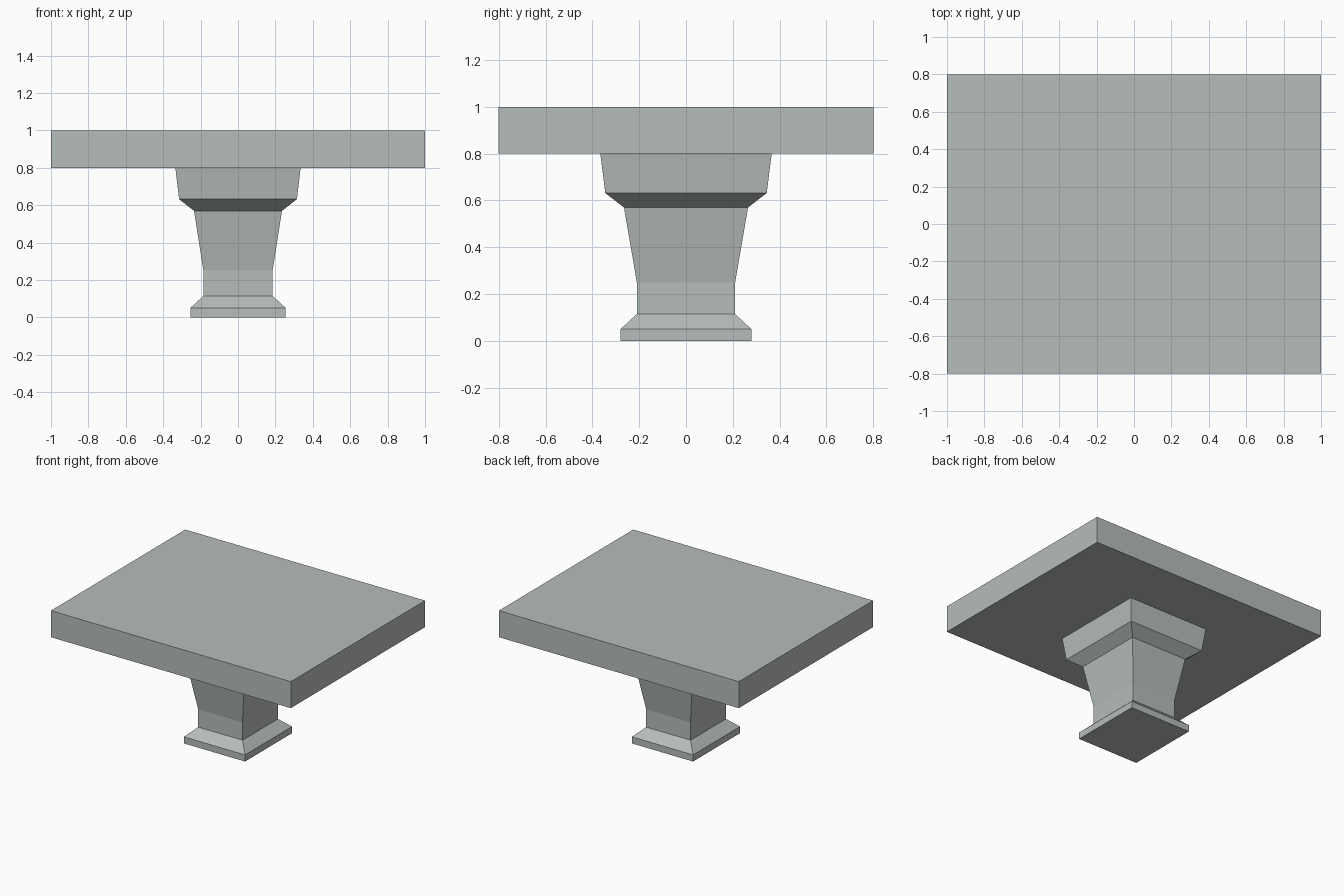
import bpy
import bmesh

cube = bpy.data.objects.get("Cube")
if cube:
    bpy.data.objects.remove(cube, do_unlink=True)

stone = bpy.data.materials.new("grey stone")
stone.use_nodes = True
colour = (0.47, 0.51, 0.5, 1)
stone.diffuse_color = colour
stone.node_tree.nodes["Principled BSDF"].inputs["Base Color"].default_value = colour


def stacked_block(name, sections):
    """Join rectangular sections (half width, half depth, height) into a closed solid."""
    bm = bmesh.new()
    rings = [[bm.verts.new((sx * w, sy * d, z))
              for sx, sy in ((-1, -1), (1, -1), (1, 1), (-1, 1))]
             for w, d, z in sections]
    for low, high in zip(rings, rings[1:]):
        for i in range(4):
            j = (i + 1) % 4
            bm.faces.new((low[i], low[j], high[j], high[i]))
    bm.faces.new(rings[0][::-1])
    bm.faces.new(rings[-1])
    mesh = bpy.data.meshes.new(name)
    bm.to_mesh(mesh)
    bm.free()
    mesh.materials.append(stone)
    obj = bpy.data.objects.new(name, mesh)
    bpy.context.collection.objects.link(obj)
    return obj


# Pedestal: plinth foot, short neck, flared shaft and capital
stacked_block("pedestal", [
    (0.255, 0.28, 0.0),
    (0.255, 0.28, 0.05),
    (0.185, 0.21, 0.115),
    (0.185, 0.21, 0.25),
    (0.235, 0.265, 0.57),
    (0.315, 0.345, 0.632),
    (0.335, 0.366, 0.8),
])

# Thick table slab
stacked_block("table_top", [(1, 0.8, 0.8), (1, 0.8, 1)])
